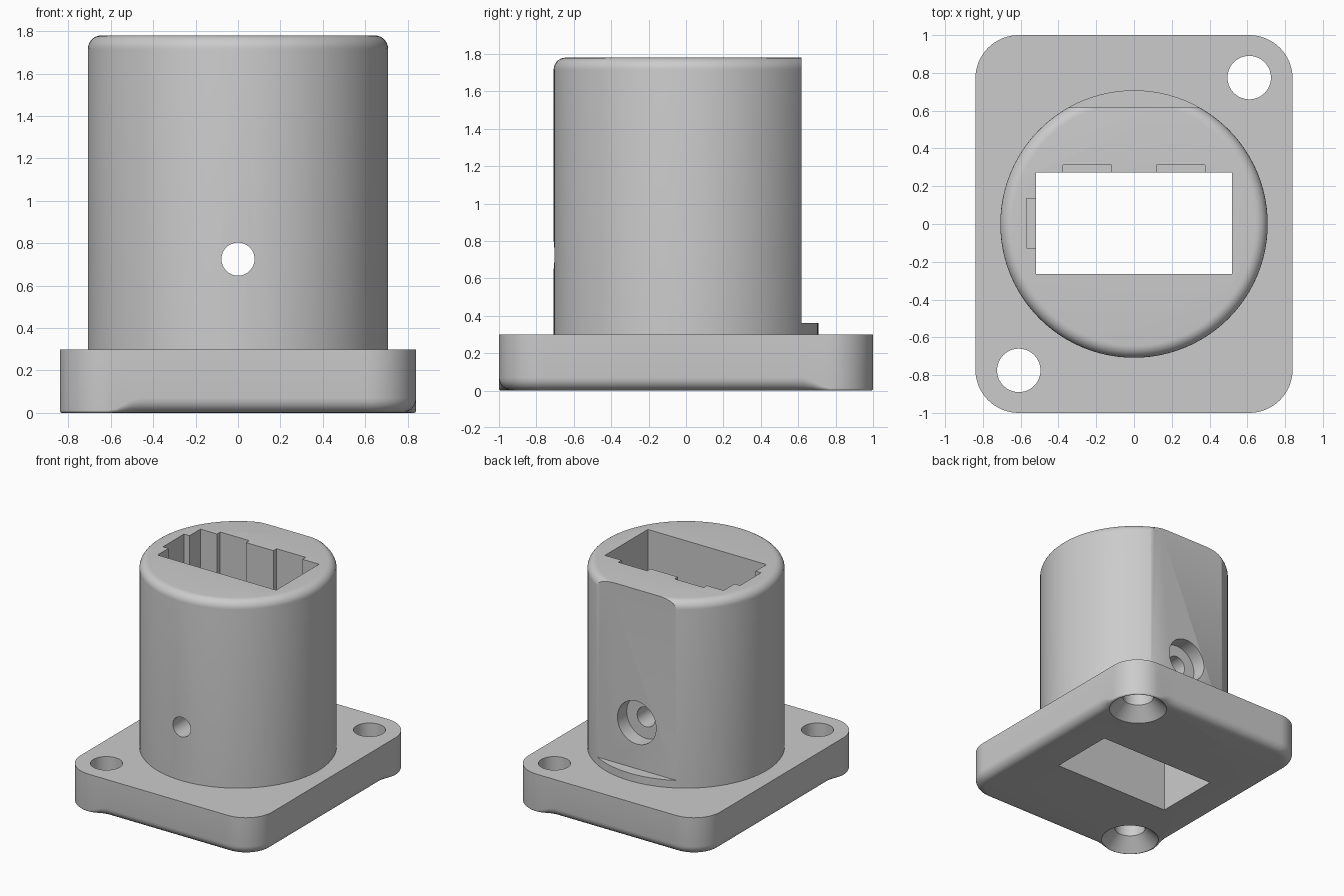
import bpy, bmesh, math

if "Cube" in bpy.data.objects:
    bpy.data.objects.remove(bpy.data.objects["Cube"])

W, L, H, R = 0.84, 1.0, 0.30, 0.23        # flange half sizes, height, corner radius
HOLES = [(0.61, 0.775), (-0.61, -0.775)]  # screw holes in opposite corners

grey = bpy.data.materials.new("grey plastic")
grey.diffuse_color = (0.6, 0.6, 0.6, 1)
grey.use_nodes = True
grey.node_tree.nodes["Principled BSDF"].inputs["Base Color"].default_value = grey.diffuse_color


def loft(name, rings):
    """Closed solid through a stack of rings with equal point counts."""
    bm = bmesh.new()
    rows = [[bm.verts.new(p) for p in ring] for ring in rings]
    n = len(rows[0])
    for a, b in zip(rows, rows[1:]):
        for i in range(n):
            j = (i + 1) % n
            bm.faces.new((a[i], a[j], b[j], b[i]))
    bm.faces.new(rows[0][::-1])
    bm.faces.new(rows[-1])
    bmesh.ops.recalc_face_normals(bm, faces=bm.faces)
    me = bpy.data.meshes.new(name)
    bm.to_mesh(me)
    bm.free()
    ob = bpy.data.objects.new(name, me)
    bpy.context.collection.objects.link(ob)
    return ob


def lathe(name, profile, x=0, y=0, n=64):
    """Round solid about z from (radius, height) pairs."""
    angles = [2 * math.pi * i / n for i in range(n)]
    return loft(name, [[(x + r * math.cos(a), y + r * math.sin(a), z) for a in angles]
                       for r, z in profile])


def box(name, x0, x1, y0, y1, z0, z1):
    return loft(name, [[(x0, y0, z), (x1, y0, z), (x1, y1, z), (x0, y1, z)]
                       for z in (z0, z1)])


def rod(name, r, y0, y1, z, n=48):
    """Cylinder along y."""
    angles = [2 * math.pi * i / n for i in range(n)]
    return loft(name, [[(r * math.cos(a), y, z + r * math.sin(a)) for a in angles]
                       for y in (y0, y1)])


def combine(target, tool, operation='DIFFERENCE'):
    mod = target.modifiers.new("combine", 'BOOLEAN')
    mod.operation, mod.object, mod.solver = operation, tool, 'EXACT'
    bpy.context.view_layer.objects.active = target
    bpy.ops.object.modifier_apply(modifier=mod.name)
    bpy.data.objects.remove(tool, do_unlink=True)


# Flange outline: rounded rectangle as (x, y, normal x, normal y)
outline = []
corners = [(1, 1), (-1, 1), (-1, -1), (1, -1)]
for k, (sx, sy) in enumerate(corners):
    cx, cy = sx * (W - R), sy * (L - R)
    for i in range(17):
        a = math.pi / 2 * (k + i / 16)
        c, s = math.cos(a), math.sin(a)
        outline.append((cx + R * c, cy + R * s, c, s))
    x, y, c, s = outline[-1]
    nx, ny = corners[(k + 1) % 4]
    dx, dy = nx * (W - R) - cx, ny * (L - R) - cy
    for i in range(1, 32):
        outline.append((x + dx * i / 32, y + dy * i / 32, c, s))


def fillet(x, y):
    """Bottom rounding, nearly vanishing at the two screw corners."""
    t = min(max(W - R - s * x, L - R - s * y) for s in (1, -1))
    t = min(max(t / 0.15, 0), 1)
    return 0.012 + 0.058 * t * t * (3 - 2 * t)


rings = []
for i in range(7):
    a = math.pi / 2 * (1 - i / 6)
    ring = []
    for x, y, c, s in outline:
        r = fillet(x, y)
        d = r * (1 - math.cos(a))
        ring.append((x - c * d, y - s * d, r * (1 - math.sin(a))))
    rings.append(ring)
rings.append([(x, y, H) for x, y, c, s in outline])
housing = loft("connector_housing", rings)

# Round tower with rounded top rim and a flat back above a small lip
profile = [(0.708, 0.15)]
for i in range(8):
    a = math.pi / 2 * i / 7
    profile.append((0.643 + 0.065 * math.cos(a), 1.715 + 0.065 * math.sin(a)))
tower = lathe("tower", profile, n=96)
combine(tower, box("back_flat", -1, 1, 0.617, 1.2, 0.36, 2))
combine(housing, tower, 'UNION')

# Rectangular socket right through, with clip grooves open at the top
combine(housing, box("socket", -0.52, 0.52, -0.265, 0.272, -0.2, 2))
for x0, x1 in ((-0.375, -0.12), (0.12, 0.375)):
    combine(housing, box("back_groove", x0, x1, 0.2, 0.313, 0.3, 2))
combine(housing, box("side_groove", -0.568, -0.45, -0.128, 0.135, 0.3, 2))

# Cross bolt hole with a counterbore in the flat back
combine(housing, rod("bolt_hole", 0.078, -1.2, 1.2, 0.725))
combine(housing, rod("counterbore", 0.17, 0.5, 1.2, 0.725))

# Countersunk screw holes
for x, y in HOLES:
    combine(housing, lathe("screw_hole", [(0.265, -0.05), (0.115, 0.10), (0.115, 0.5)], x, y))

housing.data.materials.clear()
housing.data.materials.append(grey)
for p in housing.data.polygons:
    p.material_index = 0
bpy.ops.object.select_all(action='DESELECT')
housing.select_set(True)
bpy.context.view_layer.objects.active = housing
bpy.ops.object.shade_smooth_by_angle(angle=math.radians(30))
